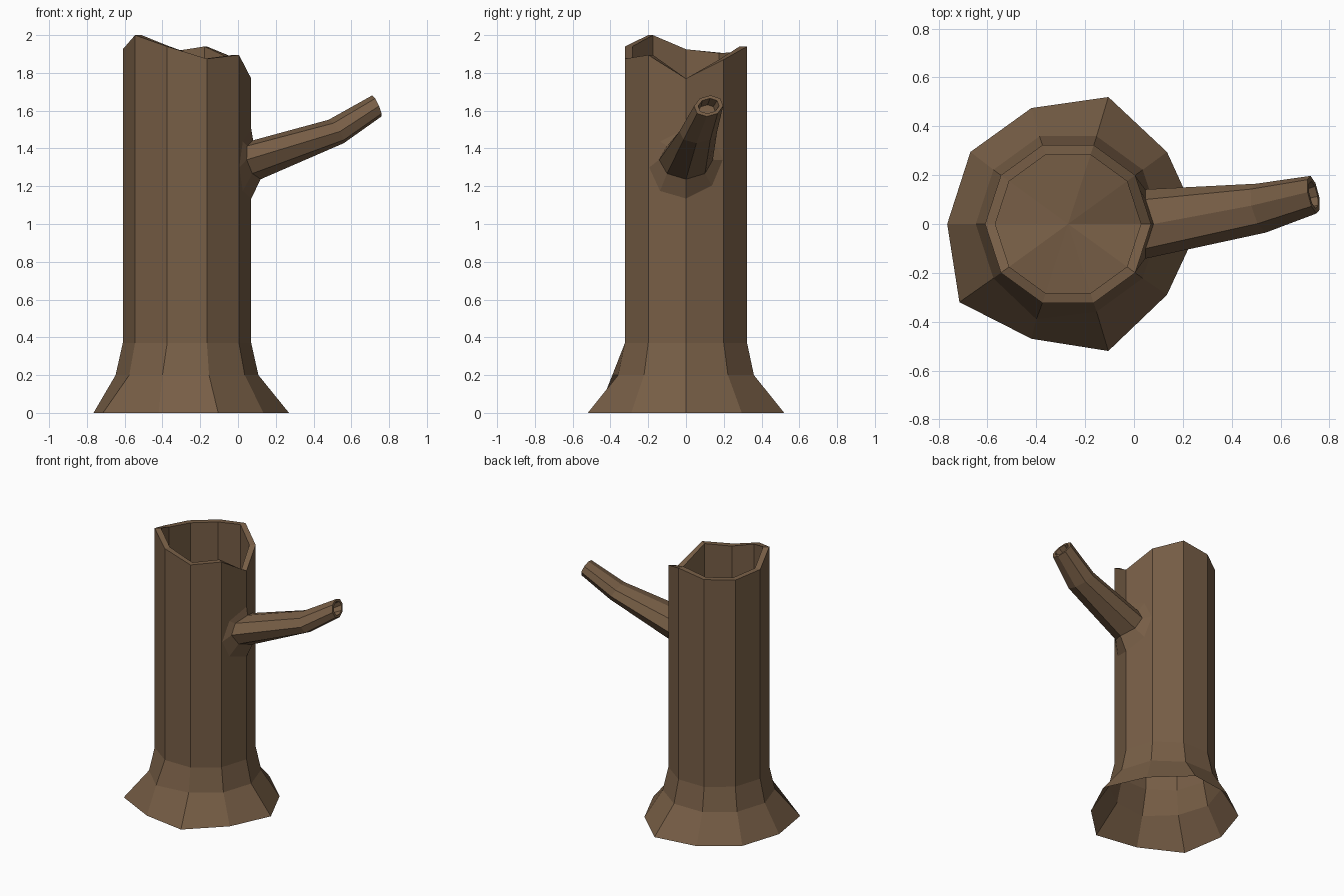
import bpy, bmesh, math
from mathutils import Vector

if "Cube" in bpy.data.objects:
    bpy.data.objects.remove(bpy.data.objects["Cube"])

bark = bpy.data.materials.new("brown bark")
bark.diffuse_color = (0.185, 0.112, 0.061, 1)
bark.use_nodes = True
bark.node_tree.nodes["Principled BSDF"].inputs["Base Color"].default_value = bark.diffuse_color


def make_object(name, rings, centre_cap):
    """Bridge a list of equal-length vertex rings, close the last with a fan."""
    bm = bmesh.new()
    loops = [[bm.verts.new(p) for p in ring] for ring in rings]
    n = len(loops[0])
    for a, b in zip(loops, loops[1:]):
        for i in range(n):
            j = (i + 1) % n
            bm.faces.new((a[i], a[j], b[j], b[i]))
    c = bm.verts.new(centre_cap)
    for i in range(n):
        bm.faces.new((loops[-1][i], loops[-1][(i + 1) % n], c))
    bm.normal_update()
    me = bpy.data.meshes.new(name)
    bm.to_mesh(me)
    bm.free()
    me.materials.append(bark)
    ob = bpy.data.objects.new(name, me)
    bpy.context.collection.objects.link(ob)
    return ob


# Hollow trunk: flared roots, ten straight sides, jagged rim, inner well
CX = -0.27
angles = [math.radians(36 * i) for i in range(10)]


def circle(r, heights):
    return [(CX + r * math.cos(a), r * math.sin(a), z) for a, z in zip(angles, heights)]


base = [(0.27, 0), (0.135, 0.295), (-0.105, 0.52), (-0.42, 0.475), (-0.67, 0.295),
        (-0.765, 0), (-0.715, -0.32), (-0.42, -0.47), (-0.105, -0.52), (0.135, -0.29)]
rim = [1.77, 1.87, 1.94, 1.91, 1.905, 1.925, 2.0, 1.94, 1.875, 1.895]
flare = circle(0.378, [0.2] * 10)
flare[7] = (-0.40, -0.39, 0.2)
well = [1.5 + 0.5 * (z - 1.9) for z in rim]
make_object("hollow_trunk", [
    [(x, y, 0) for x, y in base],
    flare,
    circle(0.34, [0.37] * 10),
    circle(0.34, rim),
    circle(0.298, rim),
    circle(0.298, well),
], (CX, 0, 1.5))


# Branch: collar lying on the trunk, bent tapering limb, hollow broken tip
def oval(centre, u, v, hug=0.0, sides=8):
    pts = []
    for i in range(sides):
        a = 2 * math.pi * i / sides
        p = Vector(centre) + Vector(u) * math.cos(a) + Vector(v) * math.sin(a)
        p.x -= hug * abs(p.y)
        pts.append(p)
    return pts


tip_u, tip_v = Vector((-0.012, 0.077, 0.0)), Vector((-0.024, 0.01, 0.056))
tip = Vector((0.735, 0.12, 1.625))
axis = Vector((0.85, 0.2, 0.45)).normalized()
make_object("broken_branch", [
    oval((0.07, 0, 1.32), (0, 0.195, 0.02), (0, 0, 0.185), 0.325),
    oval((0.10, 0, 1.34), (0, 0.142, 0), (-0.02, 0, 0.103), 0.38),
    oval((0.52, 0.065, 1.49), (-0.02, 0.1, 0), (-0.04, 0.01, 0.062)),
    oval(tip, tip_u, tip_v),
    oval(tip, tip_u * 0.72, tip_v * 0.72),
    oval(tip - axis * 0.06, tip_u * 0.6, tip_v * 0.6),
], tip - axis * 0.06)
